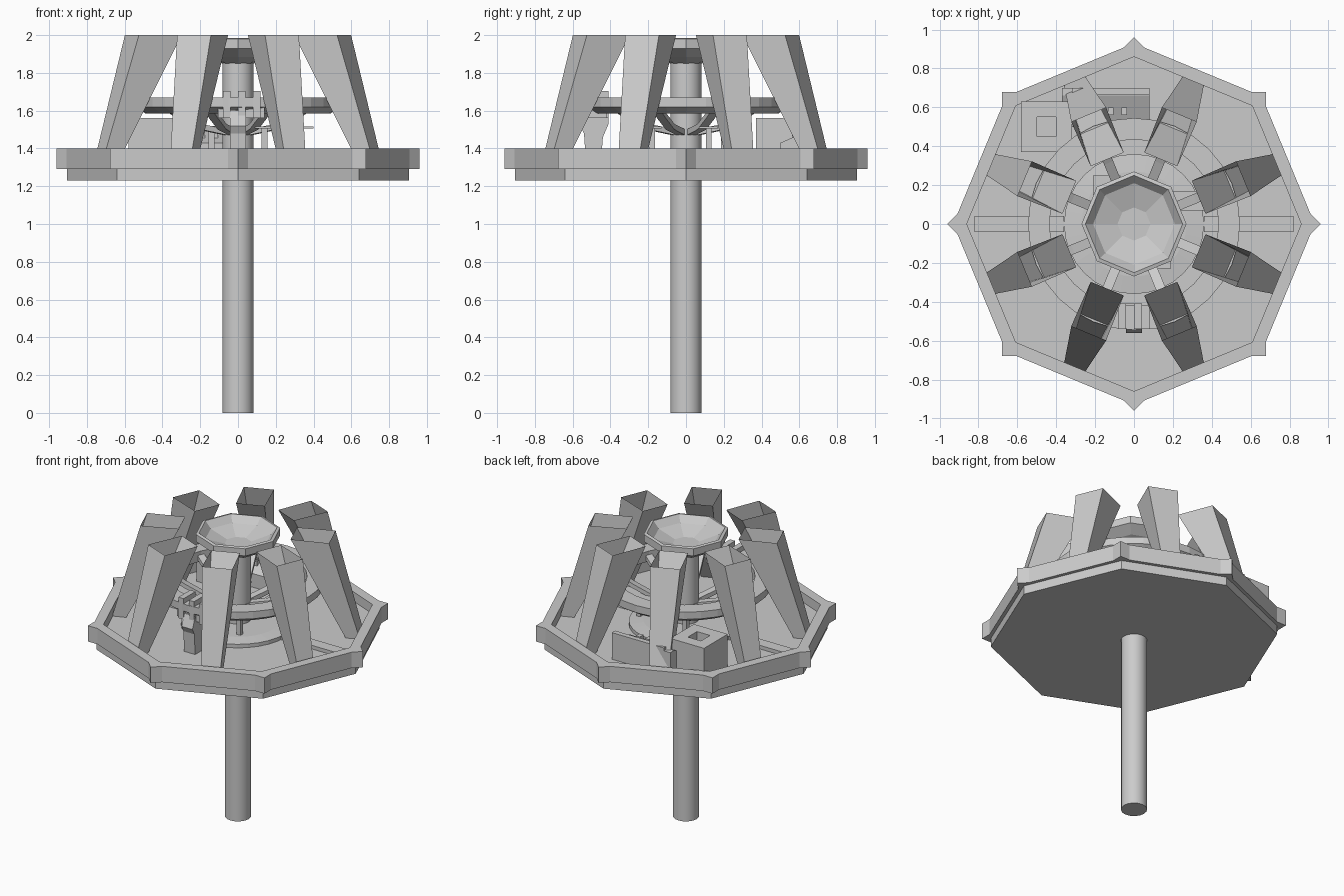
import bpy, bmesh
from math import sin, cos, pi, radians
from mathutils import Matrix, Vector

if "Cube" in bpy.data.objects:
    bpy.data.objects.remove(bpy.data.objects["Cube"])


def make(name, verts, faces, smooth=False):
    me = bpy.data.meshes.new(name)
    me.from_pydata(verts, [], faces)
    bm = bmesh.new()
    bm.from_mesh(me)
    bmesh.ops.recalc_face_normals(bm, faces=bm.faces)
    bm.to_mesh(me)
    bm.free()
    ob = bpy.data.objects.new(name, me)
    bpy.context.collection.objects.link(ob)
    if smooth:
        bpy.ops.object.select_all(action='DESELECT')
        ob.select_set(True)
        bpy.context.view_layer.objects.active = ob
        bpy.ops.object.shade_smooth_by_angle(angle=radians(35))
    return ob


def loft(name, loops, cap0=True, cap1=True, closed=False, smooth=False):
    """Skin a list of equal-length vertex loops."""
    n = len(loops[0])
    verts = [v for lp in loops for v in lp]
    faces = []
    for k in range(len(loops) if closed else len(loops) - 1):
        a, b = k * n, (k + 1) % len(loops) * n
        faces += [(a + i, a + (i + 1) % n, b + (i + 1) % n, b + i) for i in range(n)]
    if not closed:
        if cap0:
            faces.append(tuple(range(n)))
        if cap1:
            faces.append(tuple(range(len(verts) - n, len(verts))))
    return make(name, verts, faces, smooth)


def circle(r, z, n):
    return [(r * cos(2 * pi * i / n), r * sin(2 * pi * i / n), z) for i in range(n)]


def lathe(name, profile, n, **kw):
    return loft(name, [circle(r, z, n) for r, z in profile], **kw)


def box(name, x0, x1, y0, y1, z0, z1):
    r = lambda z: [(x0, y0, z), (x1, y0, z), (x1, y1, z), (x0, y1, z)]
    return loft(name, [r(z0), r(z1)])


def extrude_x(name, pts, x0, x1):
    """Side profile of (y, z) points extruded along x."""
    return loft(name, [[(x, y, z) for y, z in pts] for x in (x0, x1)])


def turn(ob, deg):
    ob.data.transform(Matrix.Rotation(radians(deg), 4, 'Z'))
    return ob


# Central column and platform slab
lathe("column", [(0.083, 0), (0.083, 1.88)], 16, smooth=True)
lathe("platform_slab", [(0.905, 1.23), (0.905, 1.335)], 8)


# Raised rim with square corner posts
def rim_loop(pts, z):
    return [tuple(Matrix.Rotation(k * pi / 4, 3, 'Z') @ Vector((x, y, z)))
            for k in range(8) for x, y in pts]


outer = [(0.908, -0.052), (0.96, 0), (0.908, 0.052)]
inner = [(0.8393, -0.05), (0.86, 0), (0.8393, 0.05)]
loft("platform_rim", [rim_loop(outer, 1.29), rim_loop(outer, 1.40),
                      rim_loop(inner, 1.40), rim_loop(inner, 1.29)], closed=True)


# Eight leaning, open-topped hollow buttresses
def section(r0, r1, w0, w1, z):
    return [(r0, -w0, z), (r1, -w1, z), (r1, w1, z), (r0, w0, z)]


for k in range(8):
    leg = loft("buttress", [section(0.71, 0.80, 0.06, 0.058, 1.33),
                            section(0.36, 0.608, 0.092, 0.097, 2.0)], cap1=False)
    turn(leg, 22.5 + 45 * k)

# Octagonal dish on top of the column
lathe("dish", [(0.083, 1.85), (0.20, 1.885), (0.27, 1.93), (0.27, 1.98), (0.25, 1.985),
               (0.21, 1.94), (0.085, 1.90)], 8)

# Ring around the column, with bent spokes carrying it
lathe("ring", [(0.49, 1.585), (0.545, 1.62), (0.545, 1.67), (0.435, 1.67), (0.435, 1.60)],
      32, closed=True)
path = [(0.07, 1.47), (0.22, 1.50), (0.34, 1.56), (0.46, 1.63)]
for k in range(8):
    spoke = loft("spoke", [[(r, -0.025, z), (r, 0.025, z), (r, 0.025, z + 0.03), (r, -0.025, z + 0.03)]
                           for r, z in path])
    turn(spoke, 45 * k + 22.5)

# Low collar on the floor and two floor beams
lathe("collar", [(0.36, 1.33), (0.36, 1.36), (0.27, 1.37), (0.083, 1.37)], 32)
for s in (0, 180):
    turn(box("floor_beam", 0.36, 0.82, -0.04, 0.04, 1.33, 1.36), s)

# Front monitor on a bent stand
extrude_x("monitor_stand", [(-0.53, 1.33), (-0.45, 1.33), (-0.44, 1.46), (-0.41, 1.53),
                            (-0.41, 1.60), (-0.53, 1.60), (-0.56, 1.52), (-0.54, 1.48)], -0.042, 0.042)
box("monitor", -0.105, 0.14, -0.52, -0.42, 1.56, 1.67)
for x in (-0.06, 0.02, 0.10):
    box("monitor_slat", x - 0.02, x + 0.02, -0.54, -0.41, 1.56, 1.705)

# Rear cabinet with a square well, made from nested square loops
cx, cy = -0.45, 0.50
sq = lambda s, z: [(cx + s * a, cy + s * b, z) for a, b in ((-1, -1), (1, -1), (1, 1), (-1, 1))]
loft("cabinet", [sq(0.13, 1.33), sq(0.13, 1.56), sq(0.05, 1.56), sq(0.05, 1.47)])

# Sloping rear desk with raised back panel and switches
extrude_x("desk", [(0.50, 1.33), (0.70, 1.33), (0.70, 1.50), (0.66, 1.50), (0.50, 1.43)], -0.37, 0.08)
box("desk_back", -0.32, 0.08, 0.665, 0.70, 1.49, 1.52)
for x in (-0.26, -0.19, -0.12, -0.05):
    box("desk_switch", x - 0.015, x + 0.015, 0.56, 0.60, 1.44, 1.49)

# Small control plates on posts beside the column
for x, y, w in ((0.27, 0.12, 0.13), (-0.14, 0.20, 0.07), (0.14, -0.18, 0.05)):
    box("control_plate", x - w, x + w, y - 0.05, y + 0.05, 1.505, 1.517)
    box("control_post", x - 0.015, x + 0.015, y - 0.015, y + 0.015, 1.33, 1.51)
